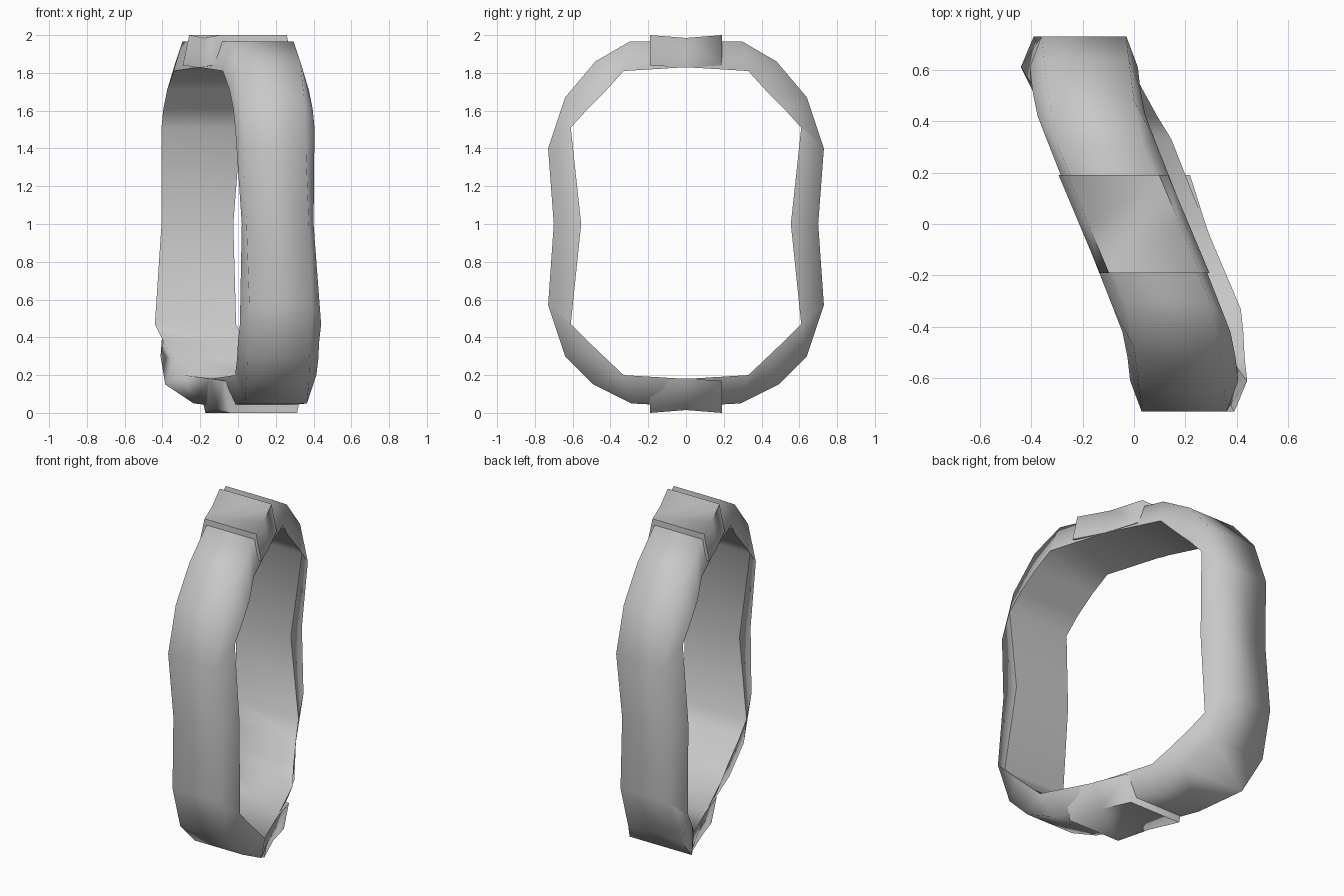
import bpy
import bmesh
import math

if "Cube" in bpy.data.objects:
    bpy.data.objects.remove(bpy.data.objects["Cube"], do_unlink=True)

grey = bpy.data.materials.new("plain grey")
grey.use_nodes = True
colour = (0.58, 0.58, 0.58, 1)
grey.diffuse_color = colour
shader = grey.node_tree.nodes["Principled BSDF"]
shader.inputs["Base Color"].default_value = colour
shader.inputs["Roughness"].default_value = 0.6


def section(outer, inner, x_outer, half_outer, x_inner, half_inner):
    """Trapezoid slice across the band; outer and inner are (y, z)."""
    return [(x_inner - half_inner, *inner), (x_outer - half_outer, *outer),
            (x_outer + half_outer, *outer), (x_inner + half_inner, *inner)]


def loft(name, sections, closed):
    """Skin a run of four-cornered slices, as a loop or with end caps."""
    bm = bmesh.new()
    rings = [[bm.verts.new(p) for p in s] for s in sections]
    pairs = list(zip(rings, rings[1:]))
    if closed:
        pairs.append((rings[-1], rings[0]))
    else:
        bm.faces.new(rings[0])
        bm.faces.new(rings[-1])
    for a, b in pairs:
        for i in range(4):
            j = (i + 1) % 4
            bm.faces.new((a[i], a[j], b[j], b[i]))
    bmesh.ops.recalc_face_normals(bm, faces=bm.faces)
    mesh = bpy.data.meshes.new(name)
    bm.to_mesh(mesh)
    bm.free()
    mesh.materials.append(grey)
    obj = bpy.data.objects.new(name, mesh)
    bpy.context.collection.objects.link(obj)
    bpy.ops.object.select_all(action='DESELECT')
    obj.select_set(True)
    bpy.context.view_layer.objects.active = obj
    bpy.ops.object.shade_smooth_by_angle(angle=math.radians(80))
    return obj


# Side outline of one strand, top to bottom: outer y, z and inner y, z
outline = [
    (0.30, 1.965, 0.33, 1.81), (0.48, 1.86, 0.42, 1.71),
    (0.64, 1.67, 0.52, 1.61), (0.73, 1.4, 0.61, 1.51),
    (0.70, 1.0, 0.555, 1.0),
    (0.73, 0.57, 0.61, 0.47), (0.64, 0.30, 0.52, 0.38),
    (0.49, 0.15, 0.42, 0.285), (0.29, 0.05, 0.33, 0.20),
]
half_in = [0.21] * 4 + [0.19] + [0.215] * 4

# Sideways offset of each strand, giving the band its slant
front_x = [0.13, 0.165, 0.185, 0.195, 0.21, 0.225, 0.215, 0.21, 0.20]
back_x = [-0.13, -0.165, -0.185, -0.195, -0.215, -0.225, -0.18, -0.125, -0.07]


def strand(side, centres):
    return [section((side * yo, zo), (side * yi, zi), x, 0.165, x, h)
            for (yo, zo, yi, zi), x, h in zip(outline, centres, half_in)]


front = strand(-1, front_x)
back = strand(1, back_x)
# Twisted lower corner at the back
back[6] = section((0.64, 0.30), (0.52, 0.38), -0.23, 0.18, -0.18, 0.215)
back[7] = section((0.49, 0.15), (0.42, 0.285), -0.17, 0.215, -0.125, 0.215)

top = section((0, 1.965), (0, 1.83), 0, 0.165, 0, 0.21)
bottom = section((0, 0.035), (0, 0.18), 0.065, 0.165, 0.065, 0.21)
loft("band", [top] + front + [bottom] + back[::-1], True)

# Collars wrapped round the middle of the top and the bottom
loft("top_collar", [
    section((y, zo), (y, zi), x, 0.178, x, 0.213)
    for y, zo, zi, x in ((-0.19, 2.0, 1.84, 0.08), (0, 1.985, 1.828, 0),
                         (0.19, 2.0, 1.84, -0.08))], False)
loft("bottom_collar", [
    section((y, zo), (y, zi), x, 0.178, x, 0.213)
    for y, zo, zi, x in ((-0.19, 0.0, 0.17, 0.135), (0, 0.015, 0.182, 0.065),
                         (0.19, 0.0, 0.17, 0.005))], False)
